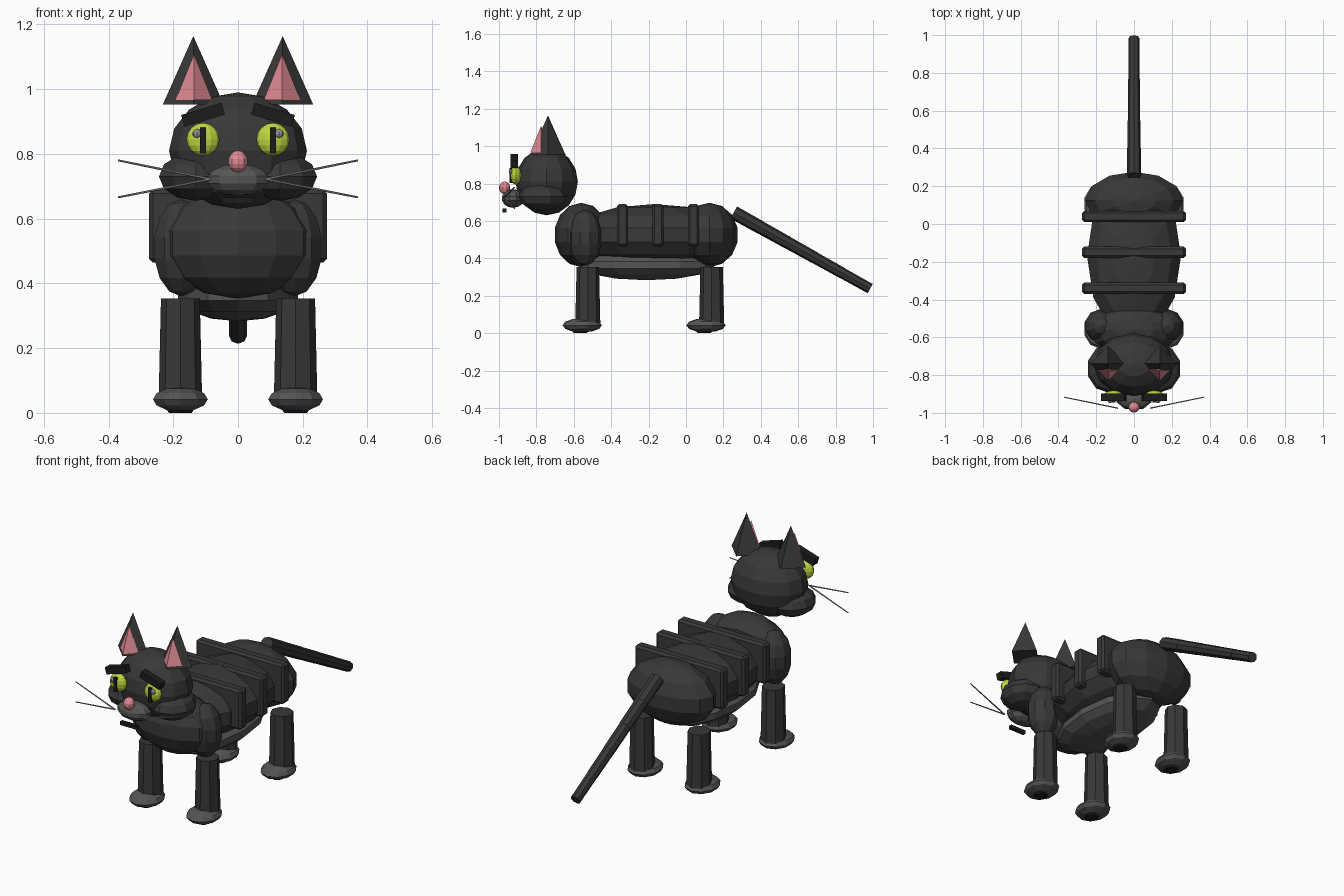
import bpy
from math import radians
from mathutils import Vector

if "Cube" in bpy.data.objects:
    bpy.data.objects.remove(bpy.data.objects["Cube"])


def material(name, r, g, b):
    m = bpy.data.materials.new(name)
    m.diffuse_color = (r, g, b, 1)
    m.use_nodes = True
    m.node_tree.nodes["Principled BSDF"].inputs["Base Color"].default_value = m.diffuse_color
    return m


FUR = material("dark_fur", 0.04, 0.04, 0.04)
SOFT = material("grey_fur", 0.09, 0.09, 0.09)
BLACK = material("black", 0.012, 0.012, 0.012)
PINK = material("pink", 0.75, 0.25, 0.29)
LIME = material("lime", 0.5, 0.68, 0.05)
PALE = material("pale_grey", 0.3, 0.3, 0.3)


def finish(name, mat, scale=None):
    o = bpy.context.object
    o.name = name
    if scale:
        o.scale = scale
    o.data.materials.append(mat)
    return o


def ball(name, loc, size, mat, segs=12, rings=7):
    bpy.ops.mesh.primitive_uv_sphere_add(segments=segs, ring_count=rings, radius=1, location=loc)
    return finish(name, mat, size)


def box(name, loc, size, mat, tilt=0, bevel=0):
    bpy.ops.mesh.primitive_cube_add(size=1, location=loc, rotation=(0, tilt, 0))
    o = finish(name, mat, size)
    if bevel:
        bpy.ops.object.transform_apply(location=False, rotation=False, scale=True)
        o.modifiers.new("chamfer", 'BEVEL').width = bevel
    return o


def rod(name, a, b, r1, r2, mat, sides=8):
    a, b = Vector(a), Vector(b)
    d = b - a
    bpy.ops.mesh.primitive_cone_add(vertices=sides, radius1=r1, radius2=r2, depth=d.length,
                                    location=(a + b) / 2,
                                    rotation=d.to_track_quat('Z', 'Y').to_euler())
    return finish(name, mat)


# Torso
ball("body", (0, -0.17, 0.525), (0.255, 0.45, 0.165), FUR)
ball("chest", (0, -0.56, 0.525), (0.24, 0.145, 0.172), FUR)
ball("hips", (0, 0.125, 0.525), (0.265, 0.155, 0.172), FUR)
ball("belly", (0, -0.21, 0.365), (0.19, 0.37, 0.082), SOFT)

# Stripes across the back
for y in (-0.34, -0.15, 0.04):
    box("back_stripe", (0, y, 0.577), (0.55, 0.06, 0.225), FUR, bevel=0.012)

# Head
ball("head", (0, -0.745, 0.81), (0.213, 0.167, 0.18), FUR, rings=8)
ball("muzzle", (0, -0.925, 0.72), (0.1, 0.06, 0.05), SOFT, 10, 7)
ball("nose", (0, -0.97, 0.777), (0.031, 0.03, 0.034), PINK, 10, 7)
box("mouth", (0, -0.97, 0.656), (0.1, 0.02, 0.02), BLACK)

for s in (-1, 1):
    # Face features, one set per side
    ball("cheek", (s * 0.13, -0.765, 0.73), (0.12, 0.13, 0.075), FUR, 10, 6)
    ball("eye", (s * 0.108, -0.91, 0.845), (0.051, 0.03, 0.051), LIME, 12, 8)
    box("pupil", (s * 0.108, -0.932, 0.842), (0.018, 0.025, 0.08), BLACK)
    ball("eye_glint", (s * 0.127, -0.936, 0.863), (0.014, 0.012, 0.014), PALE, 8, 6)
    box("brow", (s * 0.108, -0.917, 0.921), (0.13, 0.04, 0.038), BLACK, s * radians(17))
    rod("ear", (s * 0.138, -0.738, 0.953), (s * 0.138, -0.738, 1.164), 0.094, 0, FUR, 4)
    rod("inner_ear", (s * 0.136, -0.775, 0.966), (s * 0.136, -0.775, 1.108), 0.057, 0, PINK, 4)
    for z in (0.78, 0.666):
        rod("whisker", (s * 0.085, -0.975, 0.722), (s * 0.37, -0.917, z), 0.004, 0.003, PALE, 6)

    # Shoulders, legs and paws
    ball("shoulder", (s * 0.175, -0.54, 0.51), (0.09, 0.09, 0.15), FUR, 10, 7)
    for part, y in (("front", -0.525), ("rear", 0.137)):
        rod(part + "_leg", (s * 0.178, y, 0.05), (s * 0.178, y, 0.354), 0.067, 0.06, FUR)
        ball(part + "_paw", (s * 0.178, y - 0.03, 0.042), (0.089, 0.105, 0.038), SOFT, 10, 6)
        rod(part + "_pad", (s * 0.178, y - 0.04, 0), (s * 0.178, y - 0.04, 0.014), 0.035, 0.045, BLACK)

# Tail made of slightly shrinking overlapping links
start, end, links = Vector((0, 0.255, 0.645)), Vector((0, 0.985, 0.238)), 5
for i in range(links):
    a = start.lerp(end, max(0, i / links - 0.02))
    b = start.lerp(end, (i + 1) / links)
    r = 0.037 - 0.002 * i
    rod("tail_link", a, b, r, r - 0.001, FUR)
